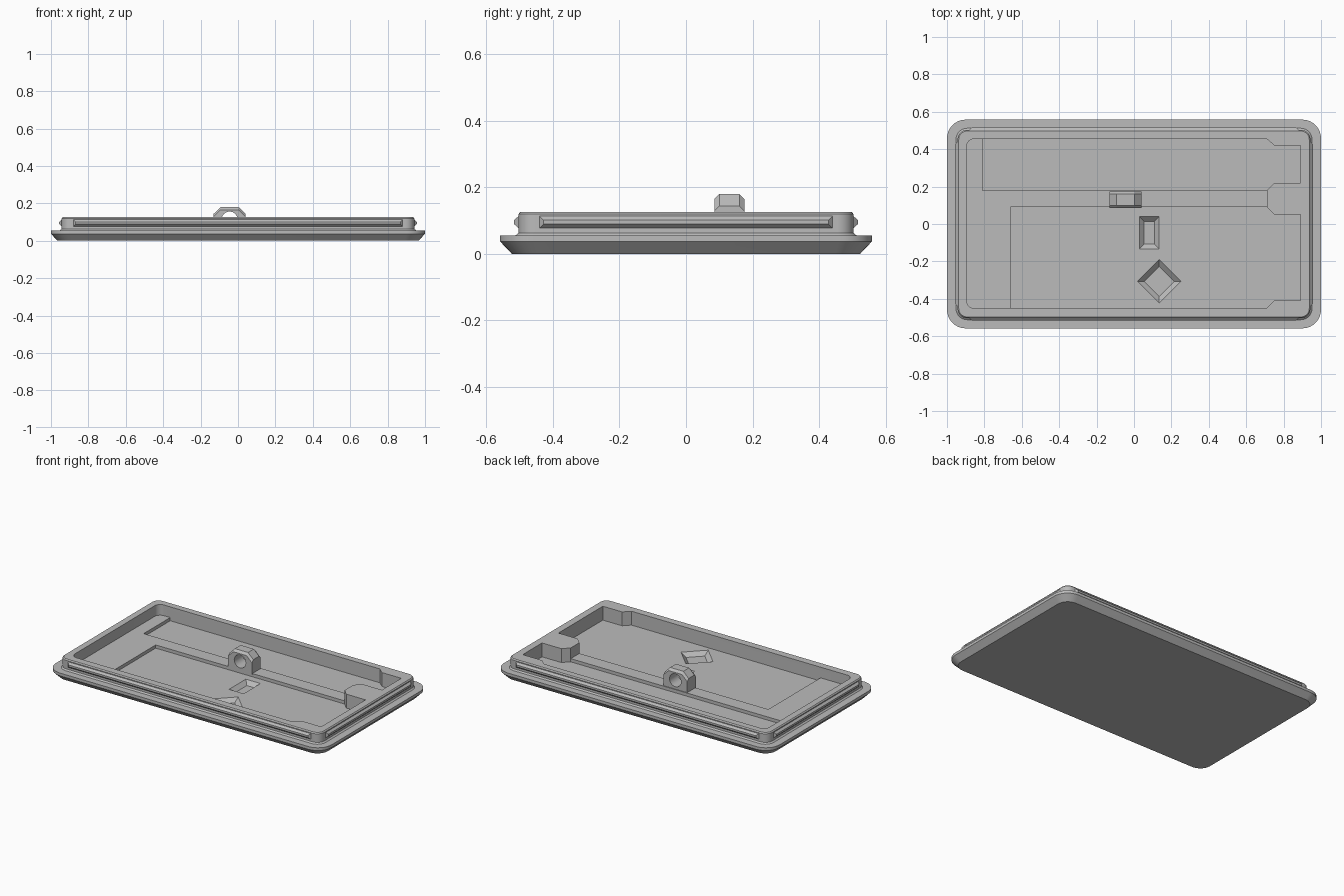
import bpy, bmesh, math
from mathutils import Vector

if "Cube" in bpy.data.objects:
    bpy.data.objects.remove(bpy.data.objects["Cube"], do_unlink=True)

GREY = (0.5, 0.5, 0.5, 1)
mat = bpy.data.materials.new("grey plastic")
mat.use_nodes = True
mat.diffuse_color = GREY
mat.node_tree.nodes["Principled BSDF"].inputs["Base Color"].default_value = GREY


def loft(name, rings):
    """Closed solid through equal-sized rings of 3D points."""
    bm = bmesh.new()
    loops = [[bm.verts.new(p) for p in ring] for ring in rings]
    n = len(loops[0])
    for a, b in zip(loops, loops[1:]):
        for i in range(n):
            j = (i + 1) % n
            bm.faces.new((a[i], a[j], b[j], b[i]))
    bm.faces.new(loops[0][::-1])
    bm.faces.new(loops[-1])
    bmesh.ops.recalc_face_normals(bm, faces=bm.faces)
    me = bpy.data.meshes.new(name)
    bm.to_mesh(me)
    bm.free()
    me.materials.append(mat)
    ob = bpy.data.objects.new(name, me)
    bpy.context.collection.objects.link(ob)
    return ob


def level(outline, z):
    return [(x, y, z) for x, y in outline]


def prism(name, outline, z0, z1):
    return loft(name, [level(outline, z0), level(outline, z1)])


def arc(cx, cy, r, start, steps=8):
    angles = [math.radians(start + 90 * i / steps) for i in range(steps + 1)]
    return [(cx + r * math.cos(a), cy + r * math.sin(a)) for a in angles]


def rounded(hx, hy, r):
    x, y = hx - r, hy - r
    return arc(x, y, r, 0) + arc(-x, y, r, 90) + arc(-x, -y, r, 180) + arc(x, -y, r, 270)


def select(ob):
    bpy.ops.object.select_all(action="DESELECT")
    ob.select_set(True)
    bpy.context.view_layer.objects.active = ob


def cut(ob, cutter):
    mod = ob.modifiers.new("cut", "BOOLEAN")
    mod.operation, mod.solver, mod.object = "DIFFERENCE", "EXACT", cutter
    select(ob)
    bpy.ops.object.modifier_apply(modifier=mod.name)
    bpy.data.objects.remove(cutter, do_unlink=True)


# Lid: chamfered plate with a raised rim block
FLOOR, POCKET, TOP = 0.056, 0.035, 0.126
lid = loft("lid", [level(rounded(hx, hy, r), z) for z, hx, hy, r in [
    (0, 0.965, 0.523, 0.075), (0.037, 1, 0.558, 0.1), (0.055, 1, 0.558, 0.1),
    (0.055, 0.952, 0.512, 0.06), (0.063, 0.943, 0.503, 0.05),
    (0.119, 0.943, 0.503, 0.05), (TOP, 0.937, 0.497, 0.045)]])

# Main cavity, leaving corner blocks and a tab on one end
back_end = [(0.89, 0.22), (0.89, 0.42), (0.75, 0.42), (0.71, 0.455)]
front_end = [(0.71, -0.45), (0.75, -0.41), (0.89, -0.41), (0.89, 0.05)]
tab = [(0.75, 0.05), (0.71, 0.09), (0.71, 0.18), (0.75, 0.22)]
cavity = (front_end + tab + back_end
          + arc(-0.855, 0.415, 0.04, 90) + arc(-0.855, -0.41, 0.04, 180))
cut(lid, prism("cavity_cutter", cavity, FLOOR, 0.2))

# Two shallow pockets either side of the middle strip
cut(lid, prism("back_pocket_cutter",
               tab[2:] + back_end + [(-0.81, 0.455), (-0.81, 0.18)], POCKET, 0.09))
cut(lid, prism("front_pocket_cutter",
               [(-0.66, -0.45)] + front_end + tab[:2] + [(-0.66, 0.09)], POCKET, 0.09))


# Sloped recesses: one rectangle, one diamond
def recess(cx, cy, outline, scale, bottom):
    rings = []
    for z in (bottom, POCKET, 0.05):
        sx, sy = scale if z == bottom else (1, 1)
        rings.append([(cx + x * sx, cy + y * sy, z) for x, y in outline])
    cut(lid, loft("recess_cutter", rings))


recess(0.082, -0.047, [(-0.053, -0.087), (0.053, -0.087), (0.053, 0.087), (-0.053, 0.087)],
       (0.52, 0.7), 0.01)
recess(0.135, -0.307, [(0, -0.116), (0.116, 0), (0, 0.116), (-0.116, 0)], (0.69, 0.69), 0.01)


# Snap beads on the four outer walls
def bead(name, direction, wall, half):
    out = Vector(direction)
    side = Vector((-out.y, out.x, 0))
    rings = []
    for depth, inset in ((-0.01, 0), (0, 0), (0.013, 0.012)):
        ring = []
        for s, t in ((-1, -1), (1, -1), (1, 1), (-1, 1)):
            p = out * (wall + depth) + side * s * (half - inset)
            ring.append((p.x, p.y, 0.095 + t * (0.018 - inset)))
        rings.append(ring)
    loft(name, rings)


bead("front_bead", (0, -1, 0), 0.503, 0.88)
bead("back_bead", (0, 1, 0), 0.503, 0.88)
bead("left_bead", (1, 0, 0), 0.943, 0.44)
bead("right_bead", (-1, 0, 0), 0.943, 0.44)

# Hanging loop on the middle strip
CX, CY = -0.045, 0.13


def loop_ring(y, inset):
    half, top = 0.086, 0.18 - inset
    pts = [(-half, FLOOR - 0.005), (half, FLOOR - 0.005), (half, 0.143 - inset),
           (half - 0.038, top), (0.038 - half, top), (-half, 0.143 - inset)]
    return [(CX + x, y, z) for x, z in pts]


loop = loft("hanging_loop", [loop_ring(CY + dy, inset) for dy, inset in
                             ((-0.045, 0.015), (-0.03, 0), (0.03, 0), (0.045, 0.015))])
hole = [(CX + 0.042 * math.cos(i * math.tau / 32), 0.114 + 0.042 * math.sin(i * math.tau / 32))
        for i in range(32)]
cut(loop, loft("hole_cutter", [[(x, y, z) for x, z in hole] for y in (0, 0.3)]))

# Smooth only the rounded corners and the hole
for ob in (lid, loop):
    select(ob)
    bpy.ops.object.shade_smooth_by_angle(angle=math.radians(25))
